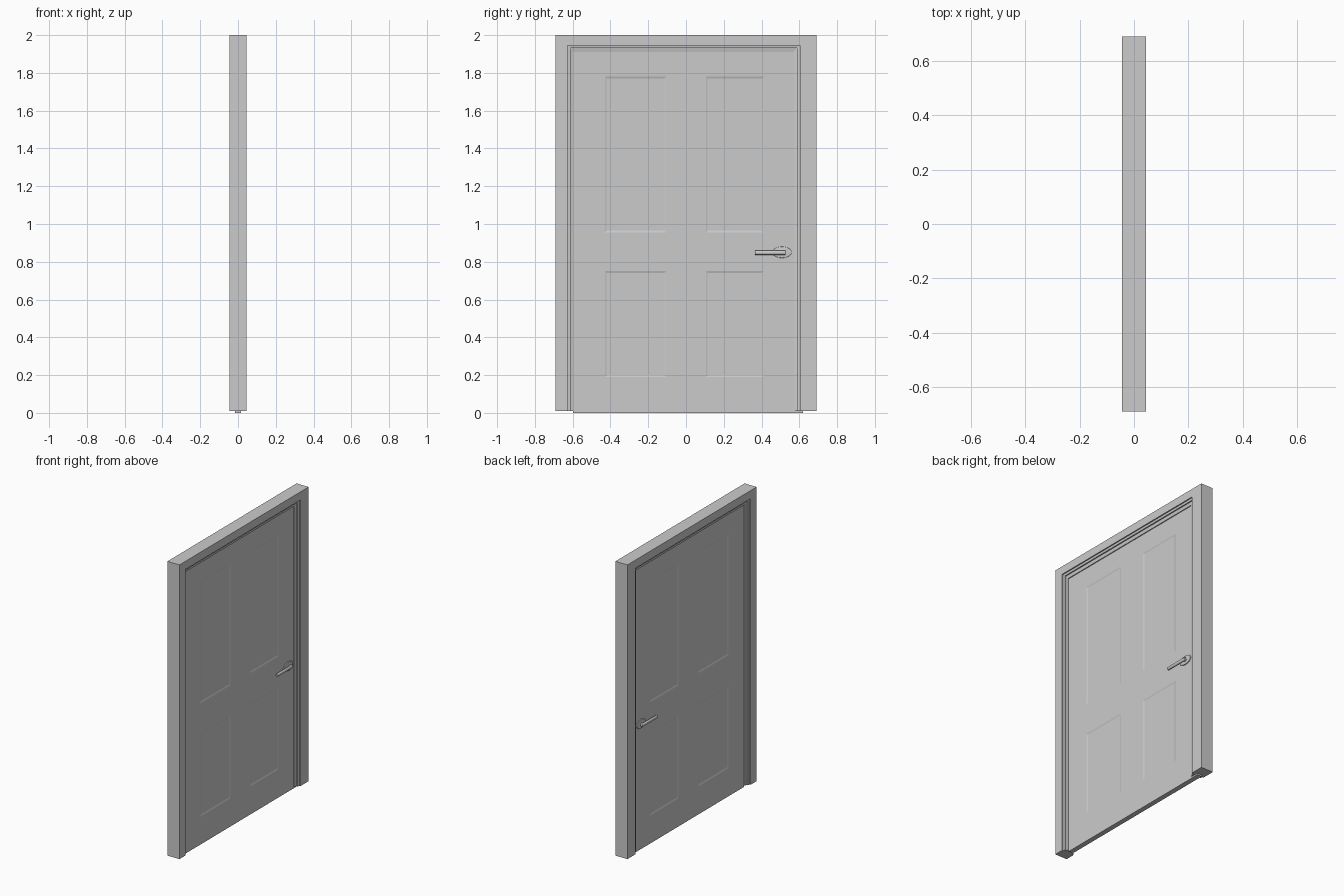
import bpy, bmesh, math
from mathutils import Matrix

if "Cube" in bpy.data.objects:
    bpy.data.objects.remove(bpy.data.objects["Cube"])


def make(name, bm, mirror=False):
    me = bpy.data.meshes.new(name)
    bm.to_mesh(me)
    bm.free()
    ob = bpy.data.objects.new(name, me)
    bpy.context.collection.objects.link(ob)
    if mirror:
        ob.modifiers.new("mirror_x", 'MIRROR').use_axis[0] = True
    return ob


def smooth(ob):
    bpy.ops.object.select_all(action='DESELECT')
    ob.select_set(True)
    bpy.context.view_layer.objects.active = ob
    bpy.ops.object.shade_smooth_by_angle(angle=math.radians(35))


# Door frame: stepped profile (left, right, top, x) swept around three sides
half = [(-.69, .69, 2.0, .045), (-.627, .603, 1.945, .045), (-.627, .603, 1.945, .037),
        (-.612, .588, 1.931, .035), (-.612, .588, 1.931, .027), (-.598, .568, 1.91, .023)]
profile = half + [(l, r, t, -x) for l, r, t, x in reversed(half)]
bm = bmesh.new()
rings = [[bm.verts.new((x, y, z)) for y, z in ((l, .01), (l, t), (r, t), (r, .01))]
         for l, r, t, x in profile]
for i, a in enumerate(rings):
    b = rings[(i + 1) % len(rings)]
    for k in range(3):
        bm.faces.new((a[k], a[k + 1], b[k + 1], b[k]))
for k in (0, 3):
    bm.faces.new([r[k] for r in rings])
bmesh.ops.recalc_face_normals(bm, faces=bm.faces)
make("door_frame", bm)

# Door leaf: one half with four shallow recessed panels, mirrored
ys = [-.598, -.43, -.105, .105, .41, .62]
zs = [0, .19, .75, .955, 1.78, 1.925]
bm = bmesh.new()
grid = [[bm.verts.new((.017, y, z)) for z in zs] for y in ys]
panels = []
for i in range(5):
    for j in range(5):
        f = bm.faces.new((grid[i][j], grid[i + 1][j], grid[i + 1][j + 1], grid[i][j + 1]))
        if i in (1, 3) and j in (1, 3):
            panels.append(f)
rim = [e for e in bm.edges if e.is_boundary]
ext = bmesh.ops.extrude_edge_only(bm, edges=rim)
for v in ext["geom"]:
    if isinstance(v, bmesh.types.BMVert):
        v.co.x = 0
bmesh.ops.inset_individual(bm, faces=panels, thickness=.014, depth=-.003)
bmesh.ops.recalc_face_normals(bm, faces=bm.faces)
for f in bm.faces:
    if abs(f.normal.x) > .9 and f.normal.x < 0:
        f.normal_flip()
make("door_leaf", bm, True)


def rod(name, radius, length, centre, axis, scale=(1, 1, 1), bevel=.003):
    bm = bmesh.new()
    bmesh.ops.create_cone(bm, cap_ends=True, segments=32, radius1=radius,
                          radius2=radius, depth=length)
    caps = [e for e in bm.edges if any(len(f.verts) > 4 for f in e.link_faces)]
    bmesh.ops.bevel(bm, geom=caps, offset=bevel, segments=3, affect='EDGES', profile=.5)
    rot = Matrix.Rotation(math.pi / 2, 4, axis)
    bmesh.ops.transform(bm, matrix=Matrix.Translation(centre) @ Matrix.Diagonal((*scale, 1)) @ rot,
                        verts=bm.verts)
    ob = make(name, bm, True)
    smooth(ob)
    return ob


# Handles on both faces: oval plate, neck and lever
rod("handle_plate", .03, .008, (.02, .508, .85), 'Y', (1, 1.7, 1))
rod("handle_neck", .0105, .02, (.029, .512, .848), 'Y', bevel=.001)
rod("handle_lever", .011, .163, (.036, .4455, .848), 'X', (.75, 1, 1))
